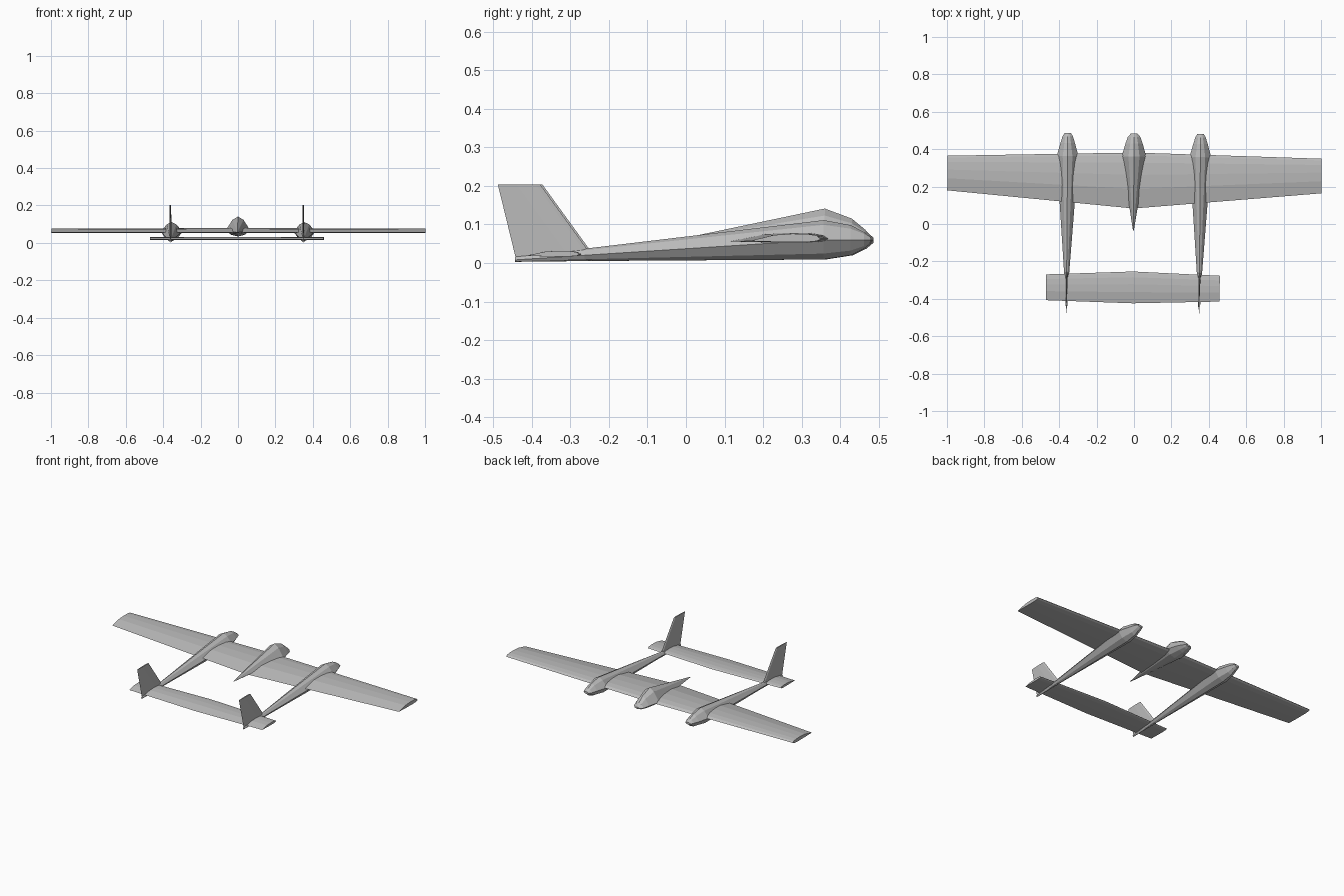
import bpy, bmesh, math
from mathutils import Matrix

cube = bpy.data.objects.get("Cube")
if cube:
    bpy.data.objects.remove(cube, do_unlink=True)

grey = bpy.data.materials.new("plain grey")
grey.use_nodes = True
COLOUR = (0.5, 0.5, 0.5, 1)
grey.diffuse_color = COLOUR
grey.node_tree.nodes["Principled BSDF"].inputs["Base Color"].default_value = COLOUR

# The whole aircraft sits at a very slight yaw
YAW = Matrix.Translation((-0.003, 0, 0)) @ Matrix.Rotation(-0.008, 4, 'Z')


def loft(name, rings):
    """Skin a list of equal-length closed rings and cap both ends."""
    bm = bmesh.new()
    loops = [[bm.verts.new(p) for p in ring] for ring in rings]
    n = len(rings[0])
    for a, b in zip(loops, loops[1:]):
        for i in range(n):
            j = (i + 1) % n
            bm.faces.new((a[i], a[j], b[j], b[i]))
    bm.faces.new(loops[0])
    bm.faces.new(loops[-1])
    bmesh.ops.recalc_face_normals(bm, faces=bm.faces)
    bm.transform(YAW)
    mesh = bpy.data.meshes.new(name)
    bm.to_mesh(mesh)
    bm.free()
    mesh.materials.append(grey)
    obj = bpy.data.objects.new(name, mesh)
    bpy.context.collection.objects.link(obj)
    return obj


def body(name, cx, stations):
    """Eight-sided fuselage; stations are (y, half width, bottom, middle, top)."""
    rings = []
    for y, w, bottom, mid, top in stations:
        up, down = top - mid, mid - bottom
        half = [(0, top), (0.45 * w, mid + 0.76 * up), (w, mid),
                (0.55 * w, mid - 0.7 * down), (0, bottom)]
        outline = half + [(-x, z) for x, z in half[-2:0:-1]]
        rings.append([(cx + x, y, z) for x, z in outline])
    return loft(name, rings)


# Aerofoil as (fraction of chord from the leading edge, height in thicknesses)
AEROFOIL = [(0, 0), (0.05, 0.42), (0.18, 0.62), (0.4, 0.66), (0.65, 0.5),
            (1, -0.25), (0.6, -0.36), (0.2, -0.38), (0.05, -0.25)]


def wing(name, sections):
    """sections are (x, leading y, trailing y, z, thickness)."""
    return loft(name, [[(x, lead + (trail - lead) * f, z + t * h)
                        for f, h in AEROFOIL]
                       for x, lead, trail, z, t in sections])


# Main wing and tailplane
wing("main_wing", [(-0.997, 0.357, 0.172, 0.062, 0.021),
                   (0, 0.382, 0.083, 0.062, 0.027),
                   (1.003, 0.357, 0.172, 0.062, 0.021)])
wing("tailplane", [(-0.464, -0.273, -0.411, 0.022, 0.014),
                   (0, -0.254, -0.424, 0.022, 0.016),
                   (0.464, -0.273, -0.411, 0.022, 0.014)])

# Central pod
body("centre_pod", 0, [(-0.036, 0.002, 0.054, 0.056, 0.058),
                       (0.36, 0.066, 0.034, 0.066, 0.141),
                       (0.43, 0.046, 0.038, 0.064, 0.115),
                       (0.465, 0.034, 0.045, 0.061, 0.086),
                       (0.483, 0.018, 0.055, 0.06, 0.066)])

for side, sx in (("left", 1), ("right", -1)):
    cx = sx * 0.355
    # Long tapering boom with a faceted nose
    body(side + "_boom", cx, [(-0.44, 0.005, 0.003, 0.008, 0.016),
                              (-0.26, 0.014, 0.005, 0.02, 0.037),
                              (0.36, 0.058, 0.009, 0.06, 0.111),
                              (0.43, 0.039, 0.02, 0.06, 0.098),
                              (0.465, 0.028, 0.037, 0.06, 0.08),
                              (0.483, 0.018, 0.052, 0.06, 0.066)])
    # Swept fin with bevelled leading and trailing edges
    rings = []
    for z, lead, trail, t in ((0.006, -0.232, -0.437, 0.005),
                              (0.203, -0.375, -0.485, 0.0035)):
        rings.append([(cx, lead, z), (cx + t, lead - 0.012, z),
                      (cx + t, lead - 0.06, z), (cx, trail, z),
                      (cx - t, lead - 0.06, z), (cx - t, lead - 0.012, z)])
    loft(side + "_fin", rings)
